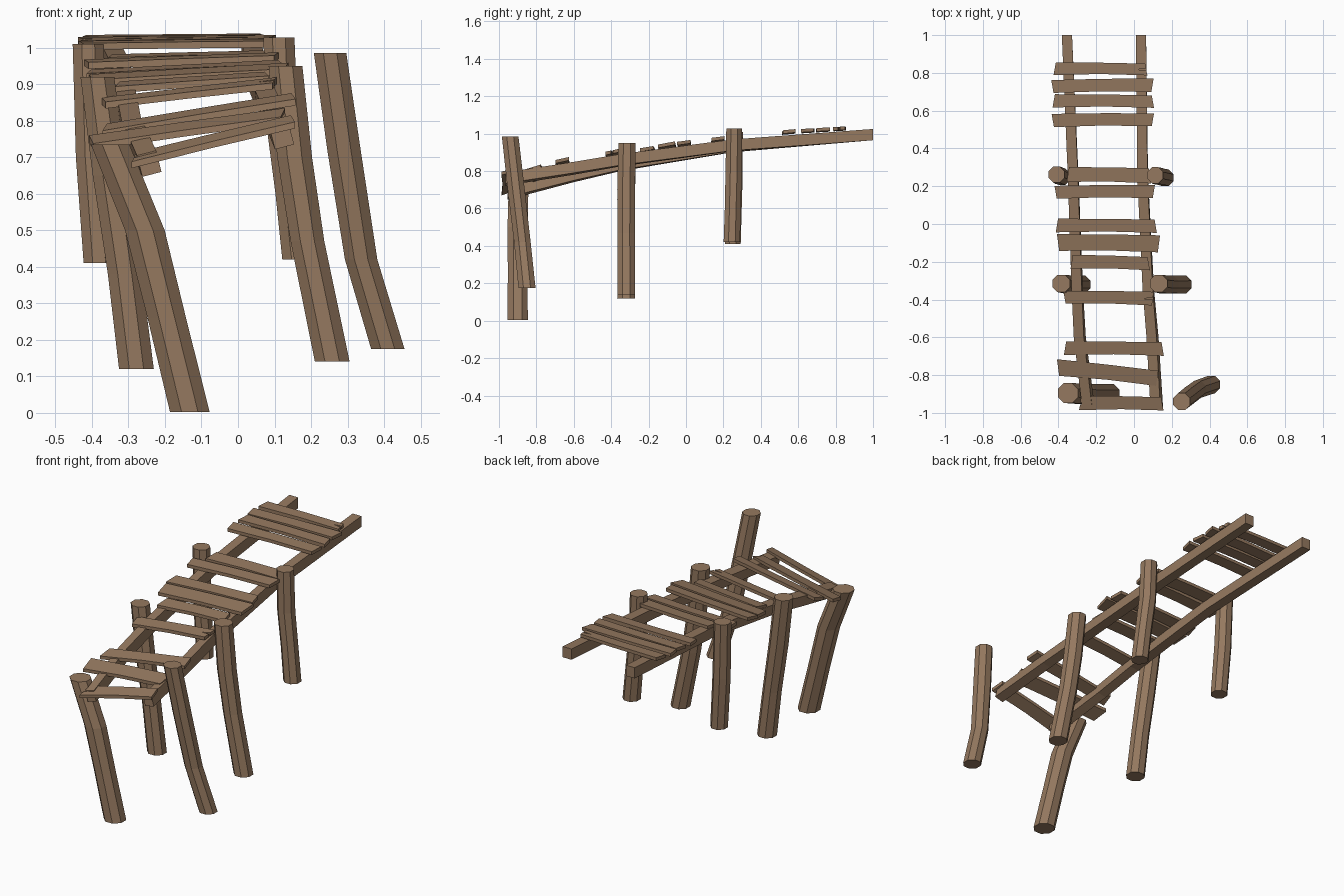
import bpy, bmesh
from math import cos, sin, pi
from mathutils import Vector

if "Cube" in bpy.data.objects:
    bpy.data.objects.remove(bpy.data.objects["Cube"])

wood = bpy.data.materials.new("wood")
wood.diffuse_color = (0.30, 0.19, 0.115, 1)
wood.use_nodes = True
wood.node_tree.nodes["Principled BSDF"].inputs["Base Color"].default_value = wood.diffuse_color


def finish(bm, name):
    bmesh.ops.recalc_face_normals(bm, faces=bm.faces)
    me = bpy.data.meshes.new(name)
    bm.to_mesh(me)
    bm.free()
    me.materials.append(wood)
    ob = bpy.data.objects.new(name, me)
    bpy.context.collection.objects.link(ob)
    return ob


def loft(name, rings):
    """Skin a list of point rings and cap both ends."""
    bm = bmesh.new()
    vr = [[bm.verts.new(p) for p in ring] for ring in rings]
    n = len(vr[0])
    for a, b in zip(vr, vr[1:]):
        for i in range(n):
            j = (i + 1) % n
            bm.faces.new((a[i], a[j], b[j], b[i]))
    bm.faces.new(vr[0])
    bm.faces.new(vr[-1])
    return finish(bm, name)


def interp(table, y):
    """Linear lookup (left, right) in rows of (y, left, right)."""
    i = 0
    while i < len(table) - 2 and y > table[i + 1][0]:
        i += 1
    a, b = table[i], table[i + 1]
    t = (y - a[0]) / (b[0] - a[0])
    return [a[k] + (b[k] - a[k]) * t for k in (1, 2)]


# Leaning eight-sided posts: centre path from top to bottom, radius
posts = {
    "front_left_post": ([(-.35, -.895, .735), (-.255, -.90, .5), (-.195, -.90, .26), (-.132, -.90, .003)], .057),
    "front_right_post": ([(.252, -.94, .985), (.29, -.91, .72), (.337, -.875, .42), (.41, -.85, .175)], .048),
    "middle_left_post": ([(-.385, -.315, .92), (-.35, -.32, .65), (-.31, -.32, .38), (-.278, -.32, .12)], .05),
    "middle_right_post": ([(.13, -.315, .95), (.155, -.32, .7), (.19, -.32, .47), (.258, -.32, .14)], .05),
    "back_left_post": ([(-.41, .262, 1.01), (-.40, .257, .7), (-.38, .25, .41)], .046),
    "back_right_post": ([(.112, .258, 1.027), (.12, .255, .8), (.145, .25, .6), (.165, .245, .42)], .046),
}
for name, (path, r) in posts.items():
    rings = []
    for k, (x, y, z) in enumerate(path):
        s = r * (1.03 if k % 2 else 1.0)
        rings.append([(x + s * cos(2 * pi * (i + .5) / 8),
                       y + s * sin(2 * pi * (i + .5) / 8), z) for i in range(8)])
    loft(name, rings)

# Square side rails: (x, y, z, roll) along the slope
rails = {
    "left_rail": [(-.243, -.955, .682, -.25), (-.287, -.6, .775, -.18), (-.30, -.35, .833, -.12),
                  (-.322, .25, .932, -.05), (-.355, 1, .995, 0)],
    "right_rail": [(.12, -.965, .757, -.25), (.098, -.6, .815, -.18), (.076, -.35, .858, -.12),
                   (.046, .25, .938, -.05), (.037, 1, .995, 0)],
}
for name, path in rails.items():
    rings = []
    for x, y, z, a in path:
        rings.append([(x + u * cos(a) + v * sin(a), y, z - u * sin(a) + v * cos(a))
                      for u, v in ((-.027, -.03), (.027, -.03), (.027, .03), (-.027, .03))])
    loft(name, rings)

# Deck height at x = -0.35 and x = 0.10 along y
deck = [(-.95, .675, .785), (-.79, .74, .817), (-.66, .775, .85), (-.39, .85, .903),
        (-.2, .89, .922), (-.1, .913, .94), (0, .93, .953), (.17, .957, .973),
        (.26, .968, .98), (.55, 1.007, 1.012), (.82, 1.024, 1.028)]

# Planks: x left, x right, y centre left, y centre right, width left, width right, split end
planks = [
    (-.285, .150, -.948, -.952, .075, .070, "L"),
    (-.402, .123, -.760, -.817, .088, .080, ""),
    (-.365, .152, -.658, -.662, .070, .072, ""),
    (-.368, .100, -.388, -.395, .068, .072, "R"),
    (-.330, .078, -.200, -.210, .074, .070, ""),
    (-.402, .132, -.098, -.105, .088, .090, ""),
    (-.408, .115, -.008, -.012, .072, .070, ""),
    (-.415, .105, .168, .172, .068, .070, ""),
    (-.350, .085, .262, .255, .078, .080, ""),
    (-.430, .100, .548, .552, .070, .068, ""),
    (-.425, .100, .652, .648, .070, .066, ""),
    (-.432, .098, .728, .735, .068, .072, ""),
    (-.420, .065, .822, .818, .066, .062, "R"),
]
T = .018
for n, (x0, x1, ya, yb, wa, wb, split) in enumerate(planks):
    xm, ym, wm = (x0 + x1) / 2, (ya + yb) / 2 + .004, (wa + wb) / 2 - .004
    skew = .006 * (-1) ** n
    left = [(x0 + skew, ya + wa / 2), (x0 - skew, ya - wa / 2)]
    right = [(x1 + skew, yb - wb / 2), (x1 - skew, yb + wb / 2)]
    # V-shaped splits in some plank ends
    if split == "L":
        left[1:1] = [(x0, ya + .004), (x0 + .05, ya - .006), (x0, ya - .008)]
    if split == "R":
        right[1:1] = [(x1, yb - .006), (x1 - .05, yb), (x1, yb + .006)]
    outline = left + [(xm, ym - wm / 2)] + right + [(xm, ym + wm / 2)]
    # Each plank lies flat in the local slope of the deck
    yc = (ya + yb) / 2
    zl, zr = interp(deck, yc)
    lo, hi = interp(deck, yc - .05), interp(deck, yc + .05)
    pitch = (sum(hi) - sum(lo)) / .2

    def height(x, y):
        return zl + (zr - zl) * (x + .35) / .45 + (y - yc) * pitch

    loft("plank_%02d" % (n + 1),
         [[Vector((x, y, height(x, y) - d)) for x, y in outline] for d in (T / 2, -T / 2)])
